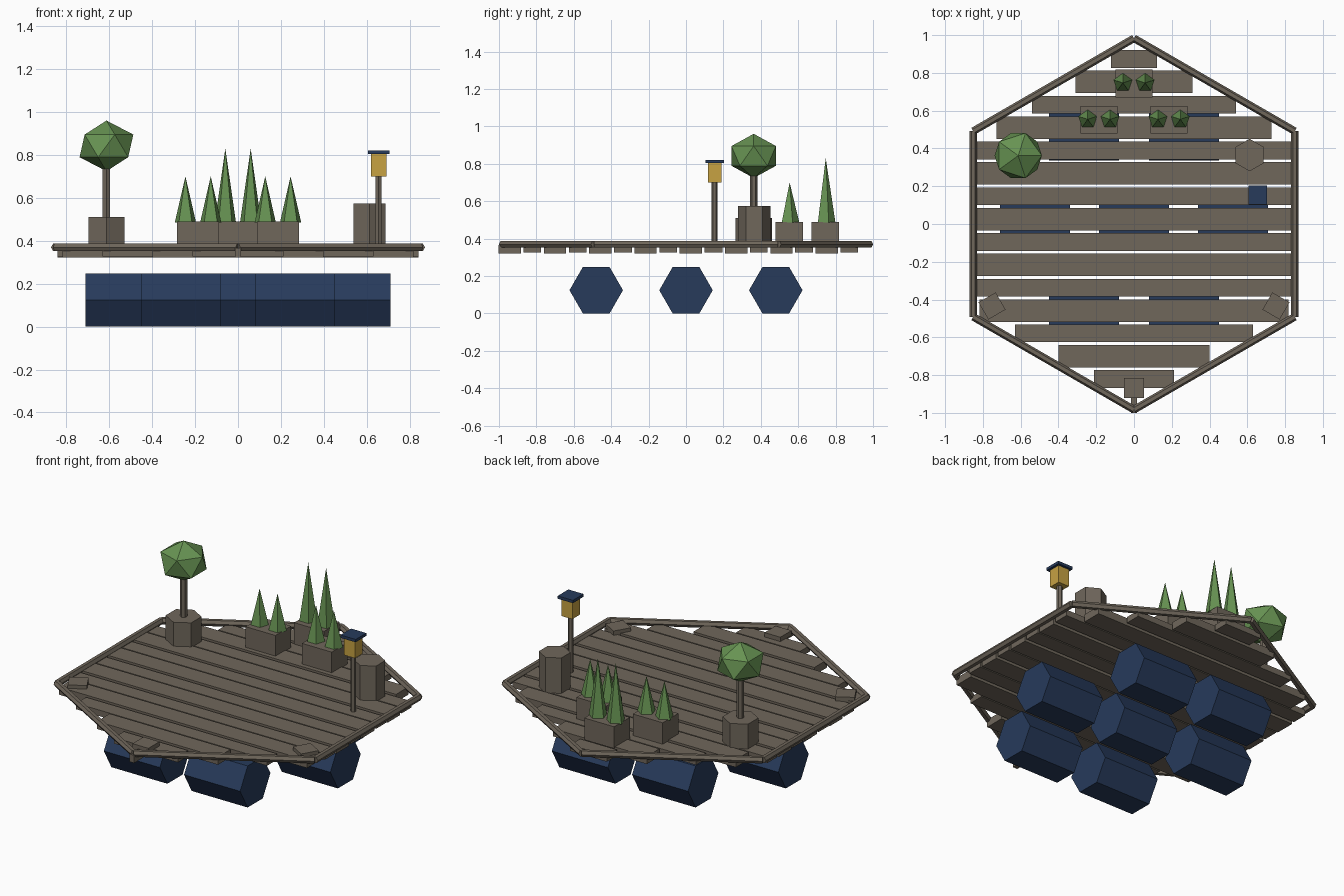
import bpy, bmesh, math
from mathutils import Vector, Matrix

if "Cube" in bpy.data.objects:
    bpy.data.objects.remove(bpy.data.objects["Cube"])


def material(name, rgb):
    m = bpy.data.materials.new(name)
    m.diffuse_color = (*rgb, 1)
    m.use_nodes = True
    m.node_tree.nodes["Principled BSDF"].inputs["Base Color"].default_value = m.diffuse_color
    return m


WOOD = material("weathered wood", (0.160, 0.135, 0.105))
BLUE = material("navy blue", (0.020, 0.043, 0.105))
GREEN = material("leaf green", (0.135, 0.290, 0.085))
GOLD = material("lantern gold", (0.570, 0.360, 0.055))


def finish(name, bm, mat):
    me = bpy.data.meshes.new(name)
    bmesh.ops.recalc_face_normals(bm, faces=bm.faces)
    bm.to_mesh(me)
    bm.free()
    me.materials.append(mat)
    ob = bpy.data.objects.new(name, me)
    bpy.context.collection.objects.link(ob)
    return ob


def box(name, center, size, mat, turn=0.0):
    bm = bmesh.new()
    bmesh.ops.create_cube(bm, size=1)
    bm.transform(Matrix.Translation(center) @ Matrix.Rotation(turn, 4, 'Z')
                 @ Matrix.Diagonal((*size, 1)))
    return finish(name, bm, mat)


def prism(name, a, b, radius, sides, mat, start=0.0, tip=False):
    """Prism or pointed cone from a to b; start = angle of the first corner."""
    a, b = Vector(a), Vector(b)
    d = (b - a).normalized()
    if abs(d.z) > 0.9:
        u, v = Vector((1, 0, 0)), Vector((0, 1, 0))
    else:
        u, v = d.cross(Vector((0, 0, 1))), Vector((0, 0, 1))
    bm = bmesh.new()

    def ring(c):
        return [bm.verts.new(c + radius * (u * math.cos(t) + v * math.sin(t)))
                for t in (start + math.tau * i / sides for i in range(sides))]
    low = ring(a)
    bm.faces.new(low)
    high = [bm.verts.new(b)] if tip else ring(b)
    if not tip:
        bm.faces.new(high)
    for i in range(sides):
        j = (i + 1) % sides
        bm.faces.new((low[i], low[j], high[0]) if tip
                     else (low[i], low[j], high[j], high[i]))
    return finish(name, bm, mat)


# Seven hexagonal floats in rows of 2, 3, 2
for y, xs in ((-0.48, (-0.265, 0.265)), (0, (-0.525, 0, 0.525)), (0.48, (-0.265, 0.265))):
    for x in xs:
        prism("float_barrel", (x - 0.185, y, 0.124), (x + 0.185, y, 0.124), 0.143, 6, BLUE)

# Deck planks: alternate narrow and wide, clipped to the hexagon at their outer edge
y = 0.92
for i in range(16):
    wide = i % 2 == 1
    w, h = (0.119, 0.046) if wide else (0.094, 0.036)
    outer = max(abs(y), abs(y - w))
    half = max(0.015, min(0.842, (0.99 - outer) * math.sqrt(3)))
    box("deck_plank", (0, y - w / 2, 0.344), (2 * half, w, h), WOOD)
    y -= w + 0.0145

# Hexagonal rim rails
R, rim_z = 0.983, 0.369
corners = [(R * math.sin(math.tau * i / 6), R * math.cos(math.tau * i / 6), rim_z) for i in range(6)]
for i in range(6):
    prism("rim_rail", corners[i], corners[(i + 1) % 6], 0.02, 6, WOOD)

# Low corner pads at the front
for deg in (210, 270, 330):
    t = math.radians(deg)
    box("corner_pad", (0.868 * math.cos(t), 0.868 * math.sin(t), 0.373),
        (0.105, 0.105, 0.03), WOOD, t)

# Planters, each with a pair of pointed shrubs
for x, y, top in ((-0.186, 0.552, 0.70), (0.186, 0.552, 0.70), (0, 0.745, 0.83)):
    box("planter_box", (x, y, 0.425), (0.197, 0.148, 0.13), WOOD)
    for s in (-0.059, 0.059):
        prism("pointed_shrub", (x + s, y + 0.002, 0.485), (x + s, y + 0.002, top),
              0.052, 5, GREEN, math.pi / 2, tip=True)

# Round tree in a hexagonal pot
tx, ty = -0.613, 0.362
prism("tree_pot", (tx, ty, 0.36), (tx, ty, 0.51), 0.097, 6, WOOD, math.pi / 2)
prism("tree_trunk", (tx, ty, 0.50), (tx, ty, 0.76), 0.02, 6, WOOD, math.pi / 2)
bm = bmesh.new()
bmesh.ops.create_icosphere(bm, subdivisions=1, radius=1)
bm.transform(Matrix.Translation((tx, ty, 0.842)) @ Matrix.Diagonal((0.14, 0.14, 0.118, 1)))
finish("tree_foliage", bm, GREEN)

# Hexagonal stump
prism("stump", (0.612, 0.365, 0.36), (0.612, 0.365, 0.574), 0.086, 6, WOOD, math.pi / 2)

# Lamp post with lantern and roof
lx, ly = 0.655, 0.153
prism("lamp_post", (lx, ly, 0.355), (lx, ly, 0.705), 0.0155, 6, WOOD, math.pi / 2)
box("lantern", (lx, ly, 0.755), (0.072, 0.072, 0.11), GOLD)
box("lantern_roof", (lx, ly, 0.813), (0.1, 0.1, 0.017), BLUE)
